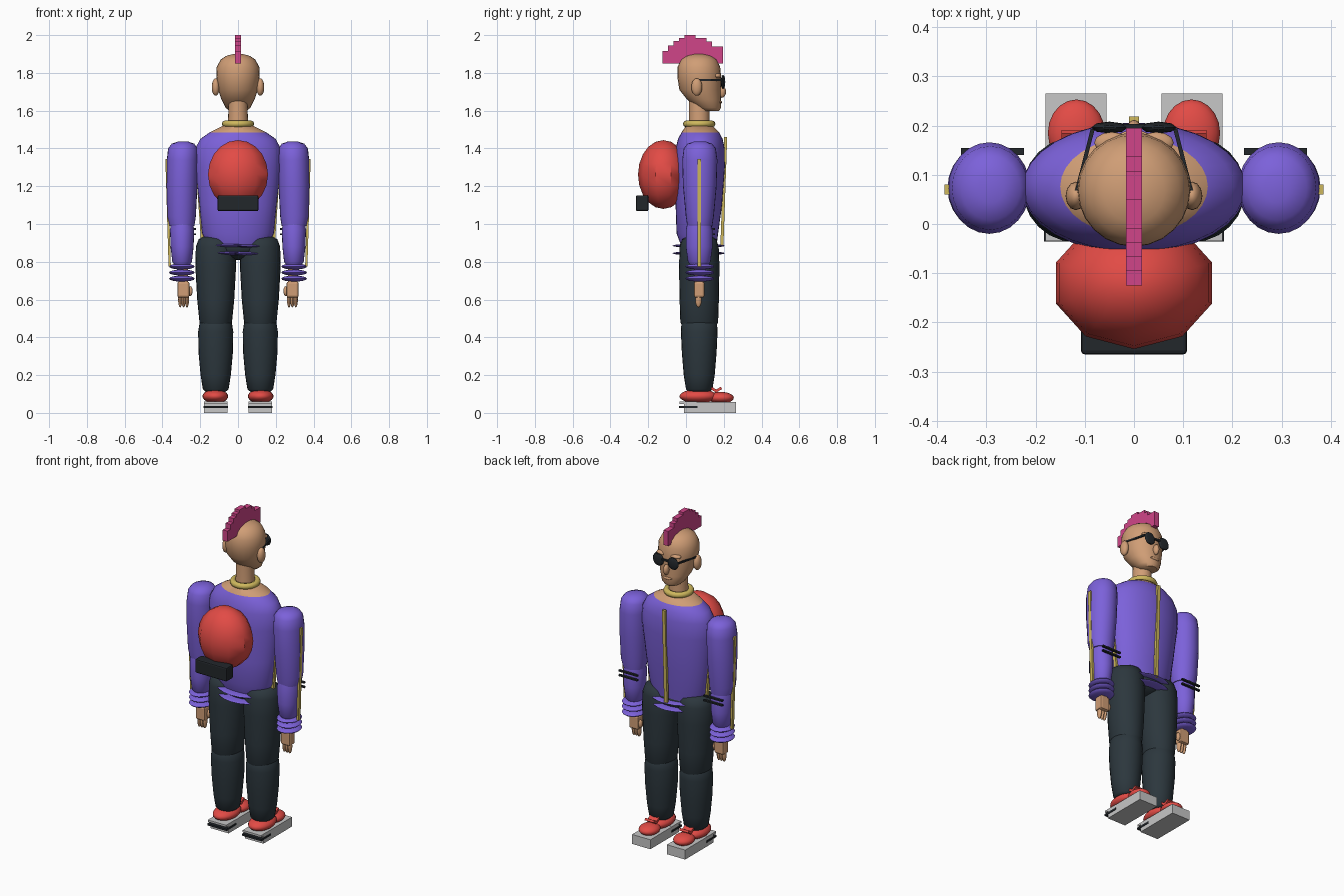
import bpy, bmesh, math
from mathutils import Matrix, Vector

if "Cube" in bpy.data.objects:
    bpy.data.objects.remove(bpy.data.objects["Cube"], do_unlink=True)


def material(name, *rgb):
    mat = bpy.data.materials.new(name)
    mat.use_nodes = True
    colour = (*rgb, 1)
    mat.diffuse_color = colour
    mat.node_tree.nodes["Principled BSDF"].inputs["Base Color"].default_value = colour
    return mat


purple = material("purple fabric", .2, .12, .7)
red = material("red", .76, .07, .06)
skin = material("tan skin", .63, .34, .18)
pink = material("pink hair", .63, .06, .25)
slate = material("slate trousers", .025, .038, .047)
black = material("black trim", .016, .02, .024)
gold = material("gold", .62, .48, .11)
grey = material("light grey sole", .57, .57, .57)


def finish(name, bm, mats, angle=None):
    bmesh.ops.recalc_face_normals(bm, faces=bm.faces)
    mesh = bpy.data.meshes.new(name)
    bm.to_mesh(mesh)
    bm.free()
    for mat in mats if isinstance(mats, (list, tuple)) else [mats]:
        mesh.materials.append(mat)
    obj = bpy.data.objects.new(name, mesh)
    bpy.context.collection.objects.link(obj)
    if angle:
        bpy.ops.object.select_all(action="DESELECT")
        obj.select_set(True)
        bpy.context.view_layer.objects.active = obj
        bpy.ops.object.shade_smooth_by_angle(angle=math.radians(angle))
    return obj


def box(name, centre, size, mat, tilt=0, axis="Y", bevel=0):
    bm = bmesh.new()
    bmesh.ops.create_cube(bm, size=1)
    bm.transform(Matrix.Translation(centre) @ Matrix.Rotation(tilt, 4, axis)
                 @ Matrix.Diagonal((*size, 1)))
    if bevel:
        bmesh.ops.bevel(bm, geom=bm.edges[:], offset=bevel, segments=2,
                        affect="EDGES", profile=.5)
    return finish(name, bm, mat)


def ball(name, centre, radii, mat, sides=20, rings=12, angle=60, tilt=0, axis="X"):
    bm = bmesh.new()
    bmesh.ops.create_uvsphere(bm, u_segments=sides, v_segments=rings, radius=1)
    bm.transform(Matrix.Translation(centre) @ Matrix.Rotation(tilt, 4, axis)
                 @ Matrix.Diagonal((*radii, 1)))
    return finish(name, bm, mat, angle)


def loft(name, sections, mats, sides=24, skin_above=None, angle=50):
    """Skin elliptical sections given as (z, x, y, x radius, y radius)."""
    bm = bmesh.new()
    rings = []
    for z, x, y, rx, ry in sections:
        turns = [2 * math.pi * i / sides for i in range(sides)]
        rings.append([bm.verts.new((x + rx * math.cos(t), y + ry * math.sin(t), z))
                      for t in turns])
    for low, high in zip(rings, rings[1:]):
        for i in range(sides):
            j = (i + 1) % sides
            bm.faces.new((low[i], low[j], high[j], high[i]))
    bm.faces.new(rings[0])
    bm.faces.new(rings[-1])
    if skin_above:
        for face in bm.faces:
            face.material_index = int(face.calc_center_median().z > skin_above)
    return finish(name, bm, mats, angle)


def mid(x, rows):
    """Sections sharing one centre line: (z, x radius, y radius)."""
    return [(z, x, .07, rx, ry) for z, rx, ry in rows]


# Torso with bare shoulders, waist rings and front zip
loft("jacket", [(.87, 0, .07, .15, .09), (.95, 0, .06, .19, .11),
                (1.1, 0, .068, .205, .123), (1.3, 0, .073, .228, .133),
                (1.4, 0, .075, .226, .13), (1.45, 0, .076, .2, .118),
                (1.485, 0, .076, .15, .1), (1.52, 0, .07, .08, .07)],
     [purple, skin], sides=32, skin_above=1.49)
ball("hips", (0, .07, .88), (.15, .1, .07), slate)
for i, z in enumerate((.885, .845)):
    ball(f"waist_ring_{i + 1}", (0, .067, z), (.17 - .01 * i, .138, .011), purple,
         tilt=.02, axis="Y")
box("jacket_zip", (0, .2, 1.17), (.02, .016, .58), gold, tilt=-.035, axis="X")

# Neck and collar
loft("neck", mid(0, [(1.48, .06, .06), (1.56, .052, .054), (1.68, .05, .055)]), skin)
bpy.ops.mesh.primitive_torus_add(location=(0, .07, 1.53), major_radius=.068,
                                 minor_radius=.018, major_segments=24, minor_segments=8)
collar = bpy.context.object
collar.name = "collar"
collar.data.materials.append(gold)
bpy.ops.object.shade_smooth()

# Head with a forward jaw
loft("head", [(1.598, 0, .13, .045, .045), (1.615, 0, .122, .065, .063),
              (1.66, 0, .095, .088, .09), (1.71, 0, .075, .105, .11),
              (1.78, 0, .07, .115, .116), (1.83, 0, .068, .113, .113),
              (1.87, 0, .068, .092, .095), (1.89, 0, .068, .062, .065),
              (1.9, 0, .068, .025, .025)], skin)
ball("nose", (0, .19, 1.7), (.016, .022, .032), skin, sides=10, rings=8)
ball("mouth", (0, .18, 1.645), (.032, .01, .009), skin, sides=10, rings=8)
box("glasses_bridge", (0, .198, 1.76), (.07, .01, .01), black)

# Stepped crest of hair
tops = [1.915, 1.945, 1.97, 1.985, 2, 2, 1.985, 1.985, 1.965, 1.94, 1.94]
step = .32 / len(tops)
for i, top in enumerate(tops):
    box(f"crest_{i + 1}", (0, -.125 + step * (i + .5), (top + 1.85) / 2),
        (.032, step, top - 1.85), pink)

# Backpack and its pouch
ball("backpack", (0, -.12, 1.262), (.167, .134, .182), red, sides=10, rings=10, angle=40)
box("backpack_pouch", (0, -.232, 1.11), (.216, .066, .084), black, bevel=.008)

# Paired parts
for side, s in (("right", -1), ("left", 1)):
    # Face
    ball(f"{side}_ear", (s * .118, .057, 1.725), (.021, .029, .046), skin, sides=12)
    ball(f"{side}_brow", (s * .045, .165, 1.785), (.036, .022, .014), skin, sides=12)
    ball(f"{side}_lens", (s * .05, .196, 1.752), (.037, .012, .037), black,
         sides=8, rings=8, angle=25)
    box(f"{side}_glasses_arm", (s * .1, .13, 1.762), (.008, .13, .01), black,
        tilt=s * .25, axis="Z")

    # Arm
    loft(f"{side}_upper_arm", [(z, s * x, .073, r, q) for z, x, r, q in (
        (.99, .297, .066, .066), (1.04, .299, .076, .074), (1.2, .297, .082, .089),
        (1.34, .294, .083, .093), (1.4, .292, .078, .085), (1.425, .291, .06, .065),
        (1.437, .29, .025, .03))], purple)
    loft(f"{side}_forearm", mid(s * .296, [
        (.775, .035, .04), (.8, .052, .06), (.88, .061, .071), (.97, .064, .07),
        (1.02, .055, .06)]), purple)
    for i in range(3):
        ball(f"{side}_cuff_{i + 1}", (s * .297, .073, .775 - .032 * i),
             (.068, .077, .016), purple, sides=16, rings=8)
    for i in range(2):
        box(f"{side}_elbow_band_{i + 1}", (s * .287, .147, .945 + .028 * i),
            (.128, .014, .009), black)
    box(f"{side}_sleeve_stripe", (s * .37, .07, 1.06), (.012, .02, .57), gold,
        tilt=s * .03)
    box(f"{side}_side_stripe", (s * .2, .07, 1.08), (.016, .02, .34), gold, tilt=s * .07)

    # Hand
    box(f"{side}_wrist", (s * .29, .07, .74), (.05, .05, .13), skin, bevel=.012)
    box(f"{side}_palm", (s * .289, .07, .653), (.064, .055, .085), skin, bevel=.01)
    for i in range(3):
        ball(f"{side}_finger_{i + 1}", (s * (.27 + .018 * i), .066, .6),
             (.011, .017, .042), skin, sides=8, rings=8)
    ball(f"{side}_thumb", (s * .253, .08, .645), (.013, .014, .026), skin, sides=8)

    # Leg
    loft(f"{side}_thigh", mid(s * .118, [
        (.44, .07, .08), (.48, .086, .1), (.6, .098, .104), (.78, .108, .107),
        (.88, .105, .103), (.92, .09, .09), (.94, .05, .05)]), slate)
    loft(f"{side}_shin", mid(s * .118, [
        (.11, .05, .055), (.125, .068, .07), (.2, .08, .082), (.32, .091, .092),
        (.43, .093, .097), (.48, .085, .094), (.51, .06, .07)]), slate)

    # Shoe and platform sole
    ball(f"{side}_shoe_heel", (s * .12, .065, .088), (.068, .1, .037), red)
    ball(f"{side}_shoe_toe", (s * .117, .185, .08), (.058, .068, .031), red)
    for i, turn in enumerate((-.5, .5)):
        box(f"{side}_lace_{i + 1}", (s * .117, .15 + .02 * i, .122),
            (.06, .04, .014), red, tilt=turn, axis="X")
    box(f"{side}_sole", (s * .118, .127, .029), (.124, .276, .058), grey)
    box(f"{side}_sole_lip", (s * .118, .01, .053), (.124, .09, .012), grey)
    box(f"{side}_sole_stripe", (s * .118, .012, .031), (.13, .096, .012), black)
